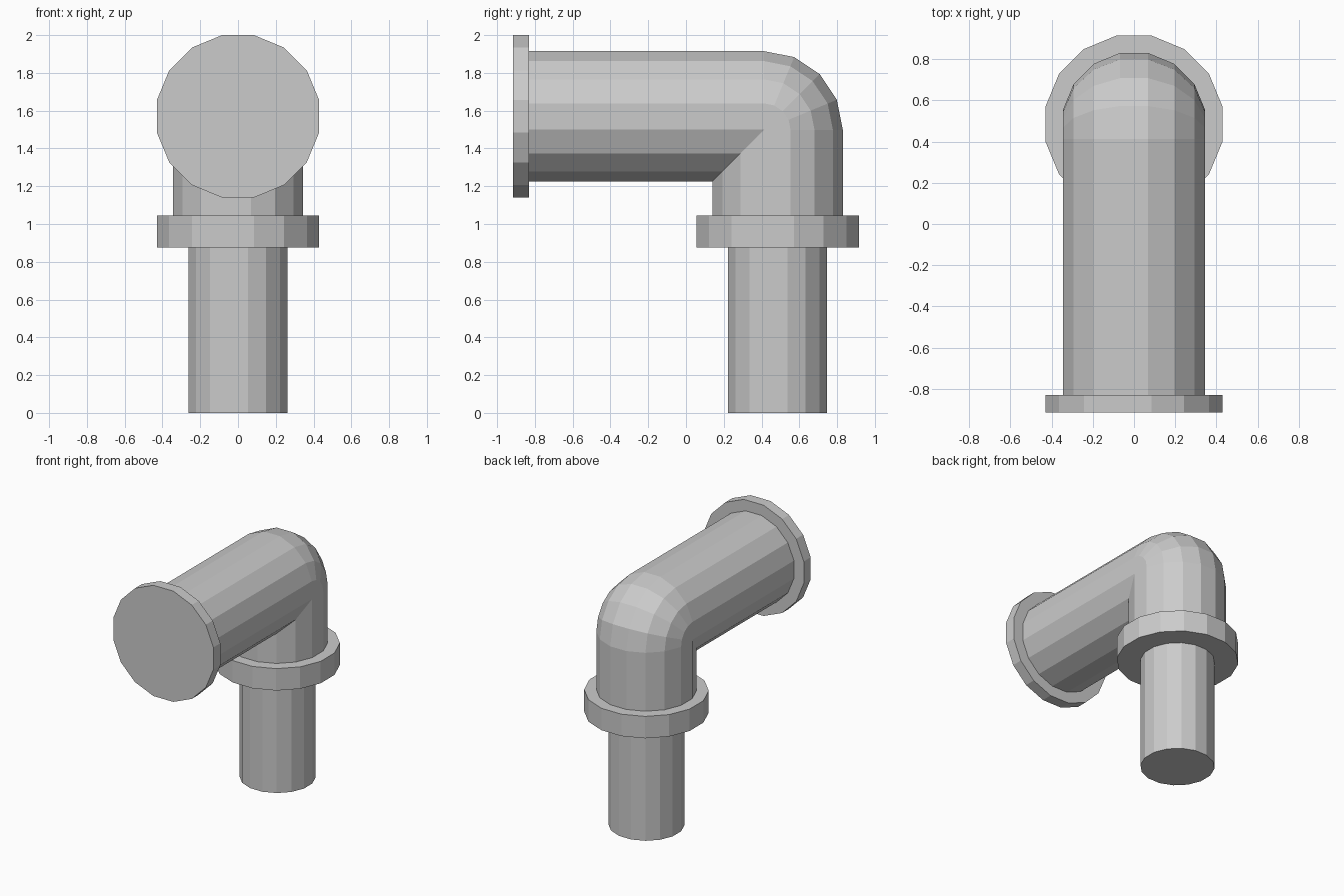
import bpy, bmesh
from math import sin, cos, pi
from mathutils import Matrix, Vector

cube = bpy.data.objects.get("Cube")
if cube:
    bpy.data.objects.remove(cube, do_unlink=True)

SIDES = 16
PIPE_Y, PIPE_Z = 0.485, 1.57      # axes of the upright and level pipes
PIPE_R, BEND_R = 0.352, 0.072     # pipe radius and bend radius of the elbow
BEND_STEPS = 4

grey = bpy.data.materials.new("pipe grey")
grey.use_nodes = True
grey.diffuse_color = (0.6, 0.6, 0.6, 1)
grey.node_tree.nodes["Principled BSDF"].inputs["Base Color"].default_value = (0.6, 0.6, 0.6, 1)


def add_object(name, bm):
    bmesh.ops.recalc_face_normals(bm, faces=bm.faces)
    mesh = bpy.data.meshes.new(name)
    bm.to_mesh(mesh)
    bm.free()
    mesh.materials.append(grey)
    obj = bpy.data.objects.new(name, mesh)
    bpy.context.collection.objects.link(obj)
    return obj


def add_cylinder(name, radius, start, end):
    """Capped prism from start to end, with a flat side on each axis."""
    start, end = Vector(start), Vector(end)
    axis = end - start
    turn = axis.to_track_quat('Z', 'Y').to_matrix().to_4x4()
    place = Matrix.Translation((start + end) / 2) @ turn @ Matrix.Rotation(pi / SIDES, 4, 'Z')
    bm = bmesh.new()
    bmesh.ops.create_cone(bm, cap_ends=True, segments=SIDES, radius1=radius,
                          radius2=radius, depth=axis.length, matrix=place)
    return add_object(name, bm)


def add_elbow(name, front_y, bottom_z):
    """Level pipe, round outer bend with a mitred inner corner, upright pipe."""
    cy, cz = PIPE_Y - BEND_R, PIPE_Z - BEND_R
    section = []
    for i in range(SIDES):
        a = 2 * pi * (i + 0.5) / SIDES
        section.append((PIPE_R * cos(a), BEND_R + PIPE_R * sin(a)))

    rings = [[(x, front_y, cz + d) for x, d in section]]
    for s in range(BEND_STEPS + 1):
        t = pi / 2 * s / BEND_STEPS
        # points inside the bend centre meet on the mitre line
        rings.append([(x, cy + d * sin(t), cz + d * cos(t)) if d > 0
                      else (x, cy + d, cz + d) for x, d in section])
    rings.append([(x, cy + d, bottom_z) for x, d in section])

    bm = bmesh.new()
    loops = [[bm.verts.new(p) for p in ring] for ring in rings]
    for a, b in zip(loops, loops[1:]):
        for i in range(SIDES):
            j = (i + 1) % SIDES
            bm.faces.new((a[i], a[j], b[j], b[i]))
    bm.faces.new(loops[0])
    bm.faces.new(loops[-1])
    bmesh.ops.remove_doubles(bm, verts=bm.verts, dist=0.0005)
    return add_object(name, bm)


add_elbow("elbow_pipe", -0.85, 1.0)
add_cylinder("front_flange", 0.438, (0, -0.915, PIPE_Z), (0, -0.83, PIPE_Z))
add_cylinder("lower_collar", 0.438, (0, PIPE_Y, 0.875), (0, PIPE_Y, 1.045))
add_cylinder("lower_pipe", 0.267, (0, PIPE_Y, 0), (0, PIPE_Y, 0.9))
